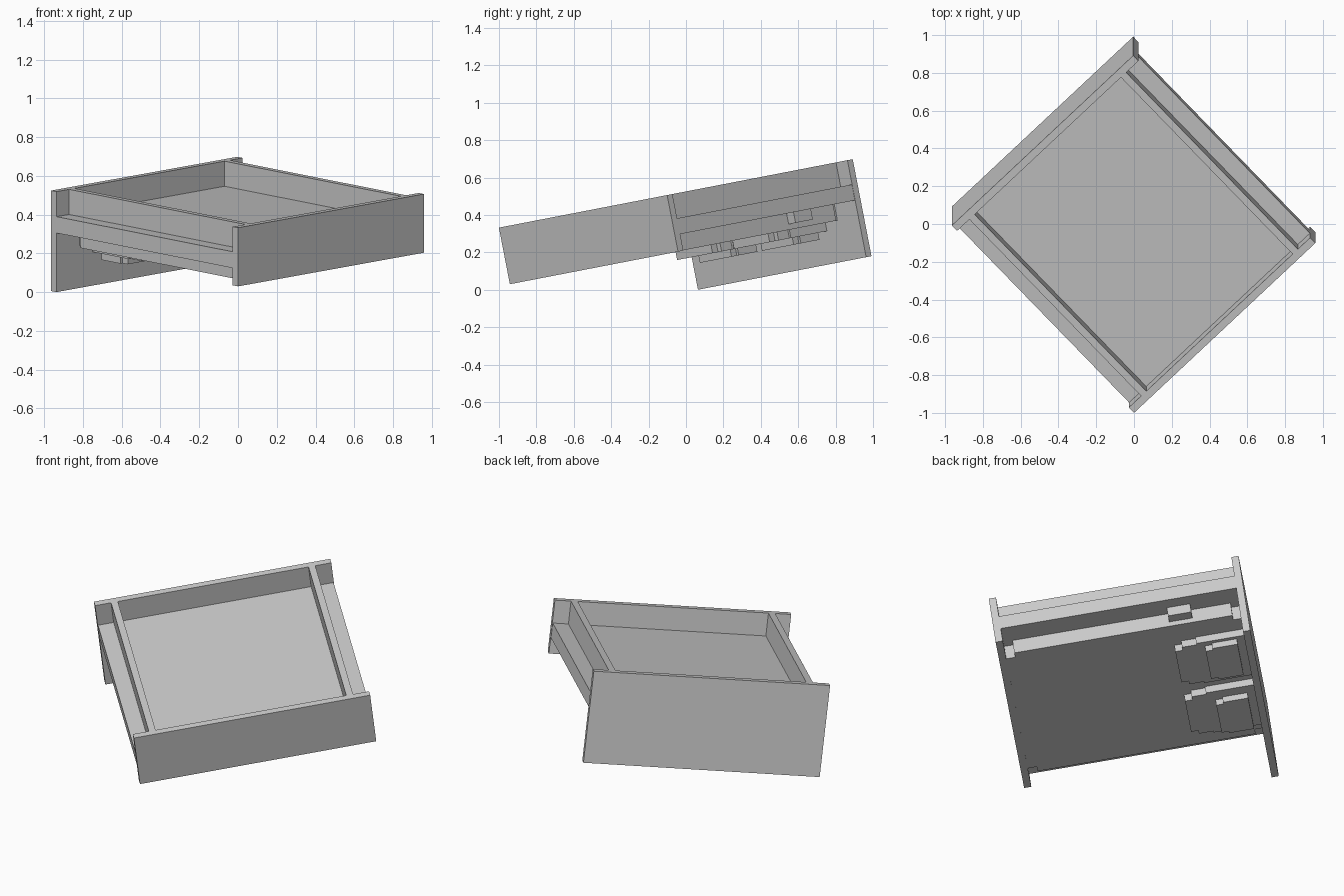
import bpy, bmesh, math
from mathutils import Matrix, Vector

if "Cube" in bpy.data.objects:
    bpy.data.objects.remove(bpy.data.objects["Cube"])

# The tray is built square, then turned on z and tipped on x
FRAME = (Matrix.Rotation(math.radians(10.95), 4, 'X')
         @ Matrix.Translation((0, -0.919, 0))
         @ Matrix.Rotation(math.radians(43.65), 4, 'Z'))
W, D, T = 1.327, 1.397, 0.04      # width, depth, panel thickness
TOP, FLOOR, RIM, BASE = 0.516, 0.384, 0.298, 0.21


def boxes(name, parts):
    """One object from (x0, x1, y0, y1, z0, z1) boxes."""
    bm = bmesh.new()
    for x0, x1, y0, y1, z0, z1 in parts:
        m = (Matrix.Translation(((x0 + x1) / 2, (y0 + y1) / 2, (z0 + z1) / 2))
             @ Matrix.Diagonal((x1 - x0, y1 - y0, z1 - z0, 1)))
        bmesh.ops.create_cube(bm, size=1, matrix=FRAME @ m)
    mesh = bpy.data.meshes.new(name)
    bm.to_mesh(mesh)
    bm.free()
    ob = bpy.data.objects.new(name, mesh)
    bpy.context.collection.objects.link(ob)
    return ob


def prism(name, pts, z0, z1):
    """Vertical prism from a stepped outline."""
    bm = bmesh.new()
    f = bm.faces.new([bm.verts.new((x, y, z0)) for x, y in pts])
    ext = bmesh.ops.extrude_face_region(bm, geom=[f])
    bmesh.ops.translate(bm, vec=Vector((0, 0, z1 - z0)),
                        verts=[v for v in ext['geom'] if isinstance(v, bmesh.types.BMVert)])
    bmesh.ops.recalc_face_normals(bm, faces=bm.faces)
    bm.transform(FRAME)
    mesh = bpy.data.meshes.new(name)
    bm.to_mesh(mesh)
    bm.free()
    bpy.context.collection.objects.link(bpy.data.objects.new(name, mesh))


def stepped(cx, rows, y_end):
    """Outline symmetric about cx; rows are (half width, start y)."""
    left, right = [], []
    for i, (h, y) in enumerate(rows):
        nxt = rows[i + 1][1] if i + 1 < len(rows) else y_end
        left += [(cx - h, y), (cx - h, nxt)]
        right += [(cx + h, y), (cx + h, nxt)]
    return left + right[::-1]


# End panels: short front and tall back
boxes("front_panel", [(0, W, 0, T, 0.208, TOP)])
boxes("back_panel", [(0, W, D - T, D, -0.012, TOP)])

# Floor slab, whose edges stick out as ledges
boxes("floor_ledge", [(0.002, W - 0.002, T, D - T, RIM, FLOOR)])

# Upright side walls
for side, x in (("left", 0.09), ("right", W - 0.128)):
    boxes(side + "_wall", [(x, x + 0.038, T, D - T, FLOOR, TOP)])

# Underside slab with notched corners
a, b = 0.125, 0.165
prism("underside_slab", [(b, T), (W - b, T), (W - b, 0.09), (W - a, 0.09),
                         (W - a, 1.31), (W - b, 1.31), (W - b, D - T), (b, D - T),
                         (b, 1.31), (a, 1.31), (a, 0.09), (b, 0.09)], BASE, RIM)

# Small lug under the right ledge
boxes("side_lug", [(W - 0.125, W - 0.07, 0.96, 1.09, 0.24, RIM)])

# Pair of two-tier stepped bosses under the back
for side, cx in (("left", W - 0.89), ("right", W - 0.44)):
    prism(side + "_boss_upper",
          stepped(cx, [(0.14, 0.964), (0.168, 1.005), (0.18, 1.086)], D - T), 0.165, BASE)
    prism(side + "_boss_lower",
          stepped(cx + (0.02 if side == "right" else -0.02),
                  [(0.125, 1.13), (0.14, 1.17)], 1.31), 0.127, 0.165)
